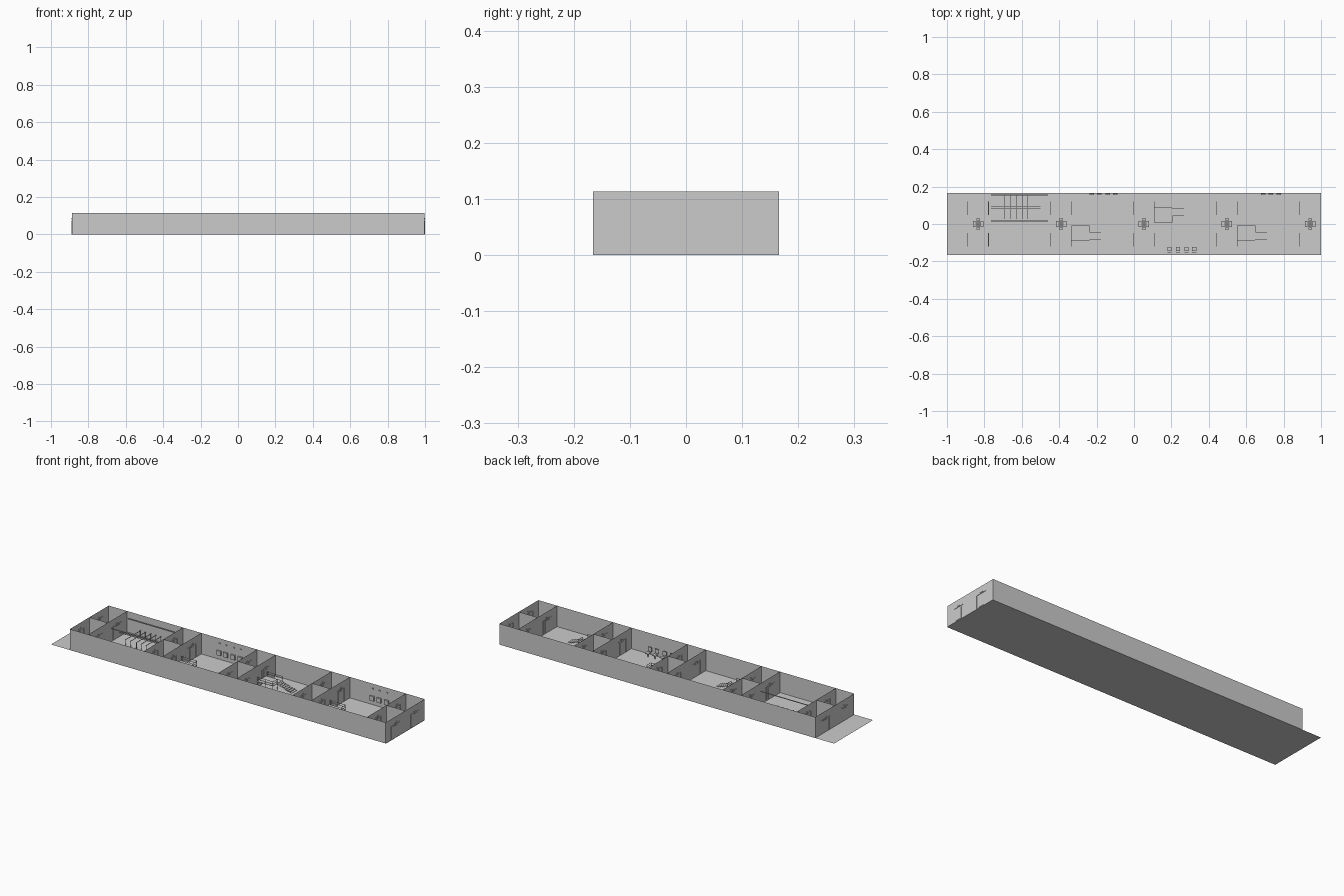
import bpy, bmesh
from mathutils import Vector

if "Cube" in bpy.data.objects:
    bpy.data.objects.remove(bpy.data.objects["Cube"])

W, H = 0.166, 0.113   # half width and wall height


def add_mesh(name, quads=(), boxes=()):
    bm = bmesh.new()
    for q in quads:
        bm.faces.new([bm.verts.new(p) for p in q])
    for x0, x1, y0, y1, z0, z1 in boxes:
        r = bmesh.ops.create_cube(bm, size=1)
        for v in r["verts"]:
            v.co = Vector(((x0 + x1) / 2 + v.co.x * (x1 - x0),
                           (y0 + y1) / 2 + v.co.y * (y1 - y0),
                           (z0 + z1) / 2 + v.co.z * (z1 - z0)))
    me = bpy.data.meshes.new(name)
    bm.to_mesh(me)
    bm.free()
    ob = bpy.data.objects.new(name, me)
    bpy.context.collection.objects.link(ob)
    return ob


def wall_x(x, y0=-W, y1=W):
    return [(x, y0, 0), (x, y1, 0), (x, y1, H), (x, y0, H)]


def wall_y(y, x0, x1):
    return [(x0, y, 0), (x1, y, 0), (x1, y, H), (x0, y, H)]


# Floor sheet, running past the walls at the left end
add_mesh("floor", [[(-1, -W, 0), (1, -W, 0), (1, W, 0), (-1, W, 0)]])

# Long outer walls
add_mesh("outer_walls", [wall_y(-W, -0.888, 0.998), wall_y(W, -0.888, 0.998)])

# Pairs of cross walls, each pair split into two small lobbies
cells = [(-0.888, -0.778), (-0.445, -0.335), (-0.002, 0.108), (0.442, 0.552), (0.886, 0.998)]
add_mesh("cross_walls", [wall_x(x) for c in cells for x in c])
add_mesh("lobby_dividers", [wall_y(0, a, b) for a, b in cells])


# Doors with frames and a small lamp above
def door(x, y):
    t = 0.0015
    return [(x - t, x + t, y - .036, y - .034, 0, .075),
            (x - t, x + t, y + .034, y + .036, 0, .075),
            (x - t, x + t, y - .036, y + .036, .073, .075),
            (x - t, x + t, y - .018, y + .018, .005, .068),
            (x - t, x + t, y - .01, y + .01, .079, .081),
            (x - t, x + t, y + .008, y + .01, .079, .088)]


boxes = []
for c in cells:
    for x in c:
        for s in (-1, 1):
            boxes += door(x, s * 0.083)
add_mesh("doors", boxes=boxes)

# Small wall desk with keyboard and screen on both sides of each divider
boxes = []
for a, b in cells:
    m = (a + b) / 2
    for s in (-1, 1):
        boxes += [(m - .028, m + .028, min(0, s * .015), max(0, s * .015), .03, .033),
                  (m - .014, m + .014, s * .005 - .002, s * .005 + .002, .036, .056),
                  (m - .01, m + .01, s * .024 - .006, s * .024 + .006, .018, .021),
                  (m - .002, m + .002, s * .024 - .002, s * .024 + .002, 0, .018)]
add_mesh("lobby_desks", boxes=boxes)


# Raised landing with steps and handrails
def landing(name, x, s):
    def b(x0, x1, y0, y1, z0, z1):
        return (x + x0, x + x1, min(s * y0, s * y1), max(s * y0, s * y1), z0, z1)
    out = [b(0, .096, .008, .086, .029, .031)]
    n = 7
    for i in range(n):
        x0 = .096 + i * .088 / n
        z = .03 * (1 - (i + 1) / (n + 1))
        out.append(b(x0, x0 + .088 / n, .043, .086, z - .002, z))
    # posts and rails
    for px, py in ((.005, .008), (.05, .008), (.095, .008), (.095, .043), (.005, .086), (.05, .086), (.095, .086)):
        out.append(b(px - .001, px + .001, py - .001, py + .001, 0, .054))
    for z in (.042, .053):
        out += [b(0, .096, .007, .009, z, z + .0015),
                b(0, .096, .085, .087, z, z + .0015),
                b(.095, .097, .008, .043, z, z + .0015)]
    add_mesh(name, boxes=out)


landing("landing_a", -0.335, -1)
landing("landing_b", 0.108, 1)
landing("landing_c", 0.552, -1)

# Wall units: a cabinet frame with a dark screen and small lamps above
def units(name, xs, y, s):
    out = []
    for x in xs:
        ya, yb = sorted((y, y - s * .008))
        out += [(x - .012, x + .012, ya, yb, .025, .05)]
        yc = s * (W - .003)
        out += [(x - .004, x + .004, yc - .002, yc + .002, .085, .09)]
    add_mesh(name, boxes=out)


units("wall_units_a", [-.225, -.185, -.14, -.1], .162, 1)
units("wall_units_b", [.69, .73, .775], .162, 1)

# Row of seats
boxes = []
for x in (.19, .235, .28, .322):
    boxes += [(x - .011, x + .011, -.145, -.124, .018, .022),
              (x - .011, x + .011, -.156, -.152, .022, .045),
              (x - .002, x + .002, -.137, -.133, 0, .018)]
add_mesh("seats", boxes=boxes)

# Frame table: one long bar with cross bars on legs
boxes = [(-.765, -.5, y - .001, y + .001, .03, .032) for y in (.084, .092)]
for x in (-.69, -.66, -.627, -.598, -.568):
    boxes.append((x - .0015, x + .0015, .026, .155, .034, .036))
    boxes += [(x - .001, x + .001, y - .001, y + .001, 0, .034) for y in (.03, .15)]
add_mesh("rack_frame", boxes=boxes)

# High side rails of the first room
add_mesh("side_rails", boxes=[(-.765, -.46, .152, .158, .078, .081),
                              (-.765, -.46, .013, .018, .078, .081)])
